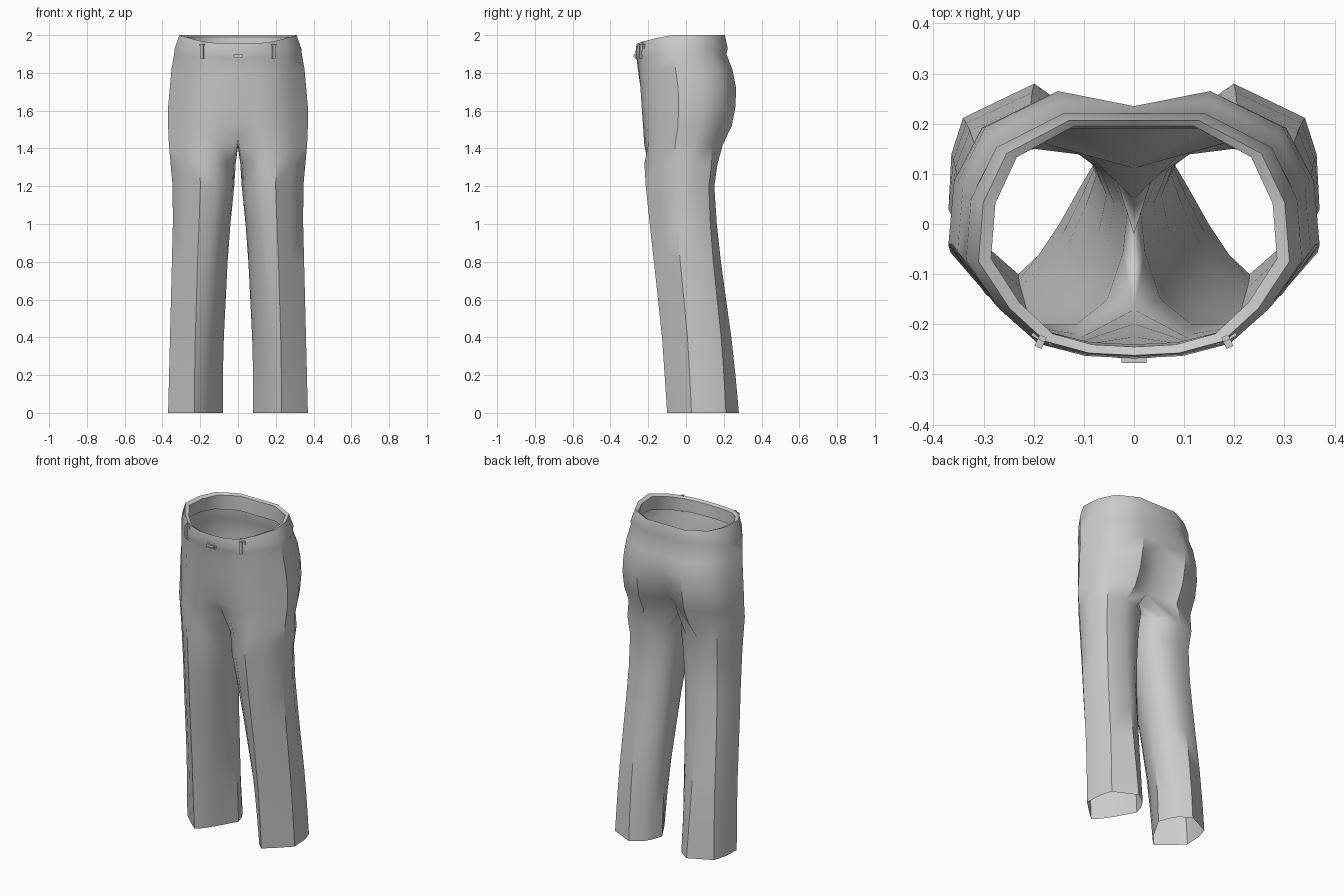
import bpy
import bmesh
from math import radians

cube = bpy.data.objects.get("Cube")
if cube:
    bpy.data.objects.remove(cube, do_unlink=True)

cloth = bpy.data.materials.new("grey_cloth")
cloth.use_nodes = True
cloth.diffuse_color = (0.6, 0.6, 0.6, 1)
cloth.node_tree.nodes["Principled BSDF"].inputs["Base Color"].default_value = cloth.diffuse_color


def finish(obj, angle):
    """Assign the cloth, mirror across x and shade."""
    obj.data.materials.append(cloth)
    mirror = obj.modifiers.new("mirror", 'MIRROR')
    mirror.use_clip = True
    mirror.merge_threshold = 0.002
    bpy.ops.object.select_all(action='DESELECT')
    obj.select_set(True)
    bpy.context.view_layer.objects.active = obj
    bpy.ops.object.shade_smooth_by_angle(angle=radians(angle))


# Unit cross-sections of one leg: front inner, round the outside, back, inside
HEM = [(.24, .26), (.38, .1), (.52, 0), (.76, .16), (1, .34), (.98, .63),
       (.9, .82), (.41, 1), (.17, .87), (.07, .74), (0, .58), (.1, .45)]
THIGH = [(.12, .18), (.3, .05), (.55, 0), (.78, .18), (1, .42), (1, .7),
         (.86, .92), (.55, 1), (.28, .97), (.09, .86), (0, .67), (.03, .42)]
# Unit half cross-section of the hips: front centre to back centre
HIP = [(0, 0), (.29, .01), (.57, .06), (.8, .2), (1, .4), (.97, .65),
       (.82, .86), (.42, 1), (0, 1)]

# Leg rows: height, inner x, outer x, front y, back y
LEG_ROWS = [(0, .08, .37, -.1, .28), (.2, .08, .365, -.113, .262),
            (.4, .075, .36, -.127, .24), (.6, .065, .355, -.148, .212),
            (.8, .055, .35, -.17, .185), (1, .04, .345, -.192, .163),
            (1.2, .02, .346, -.213, .15), (1.32, .012, .357, -.22, .167)]
# Hip rows: height, outer x, front y, back y, front dip, back dip, top drop
HIP_ROWS = [(1.42, .366, -.225, .195, .13, .2, 0), (1.52, .37, -.232, .242, .07, .19, 0),
            (1.62, .37, -.24, .262, .03, .1, 0), (1.72, .361, -.246, .265, .01, .06, 0),
            (1.82, .352, -.255, .245, 0, .02, 0), (1.9, .338, -.262, .214, 0, 0, .02),
            (1.93, .335, -.268, .221, 0, 0, .03), (2, .31, -.262, .206, 0, 0, .045),
            (1.99, .285, -.245, .195, 0, 0, .045), (1.9, .305, -.24, .19, 0, 0, .03)]


def leg_ring(row):
    z, x0, x1, y0, y1 = row
    t = min(1, z / 1.2)
    return [(x0 + (x1 - x0) * (a + (c - a) * t), y0 + (y1 - y0) * (b + (d - b) * t), z)
            for (a, b), (c, d) in zip(HEM, THIGH)]


def hip_ring(row):
    z, x1, y0, y1, front, back, drop = row
    ring = []
    for i, (u, v) in enumerate(HIP):
        v += front if i == 0 else -back if i == 8 else 0
        ring.append((x1 * u, y0 + (y1 - y0) * v, z - drop * max(0, 1 - v * 3)))
    return ring


# Trousers: lofted half, with the crotch seam closing the top of the leg
bm = bmesh.new()
rings = [leg_ring(r) for r in LEG_ROWS]
for row in HIP_ROWS:
    rings.append(hip_ring(row))
crotch = rings[len(LEG_ROWS)]
for i in (0, 8):
    crotch[i] = (0, crotch[i][1], 1.46)
crotch += [(0, .05, 1.42), (0, -.02, 1.41), (0, -.1, 1.425)]

loops = [[bm.verts.new(p) for p in ring] for ring in rings]
for low, high in zip(loops, loops[1:]):
    closed = len(high) == len(HEM)
    n = len(high)
    for i in range(n if closed else n - 1):
        j = (i + 1) % n
        bm.faces.new((low[i], low[j], high[j], high[i]))
mesh = bpy.data.meshes.new("trousers")
bm.to_mesh(mesh)
bm.free()
trousers = bpy.data.objects.new("trousers", mesh)
bpy.context.collection.objects.link(trousers)
finish(trousers, 40)


def rounded_box(name, location, size, turn, bevel):
    bpy.ops.mesh.primitive_cube_add(size=1)
    obj = bpy.context.object
    obj.name = name
    for v in obj.data.vertices:
        v.co = [c * s for c, s in zip(v.co, size)]
    bm = bmesh.new()
    bm.from_mesh(obj.data)
    bmesh.ops.bevel(bm, geom=bm.edges[:], offset=bevel, segments=2, affect='EDGES')
    bmesh.ops.rotate(bm, verts=bm.verts, matrix=turn_matrix(turn))
    bmesh.ops.translate(bm, verts=bm.verts, vec=location)
    bm.to_mesh(obj.data)
    bm.free()
    finish(obj, 40)
    return obj


def turn_matrix(degrees):
    from mathutils import Matrix
    return Matrix.Rotation(radians(degrees), 3, 'Z')


# Belt loops on the front of the waistband
rounded_box("belt_loops", (.183, -.228, 1.915), (.045, .04, .105), 25, .015)

# Waist fastening at the front centre
rounded_box("waist_fastening", (0, -.263, 1.89), (.07, .028, .035), 0, .01)
